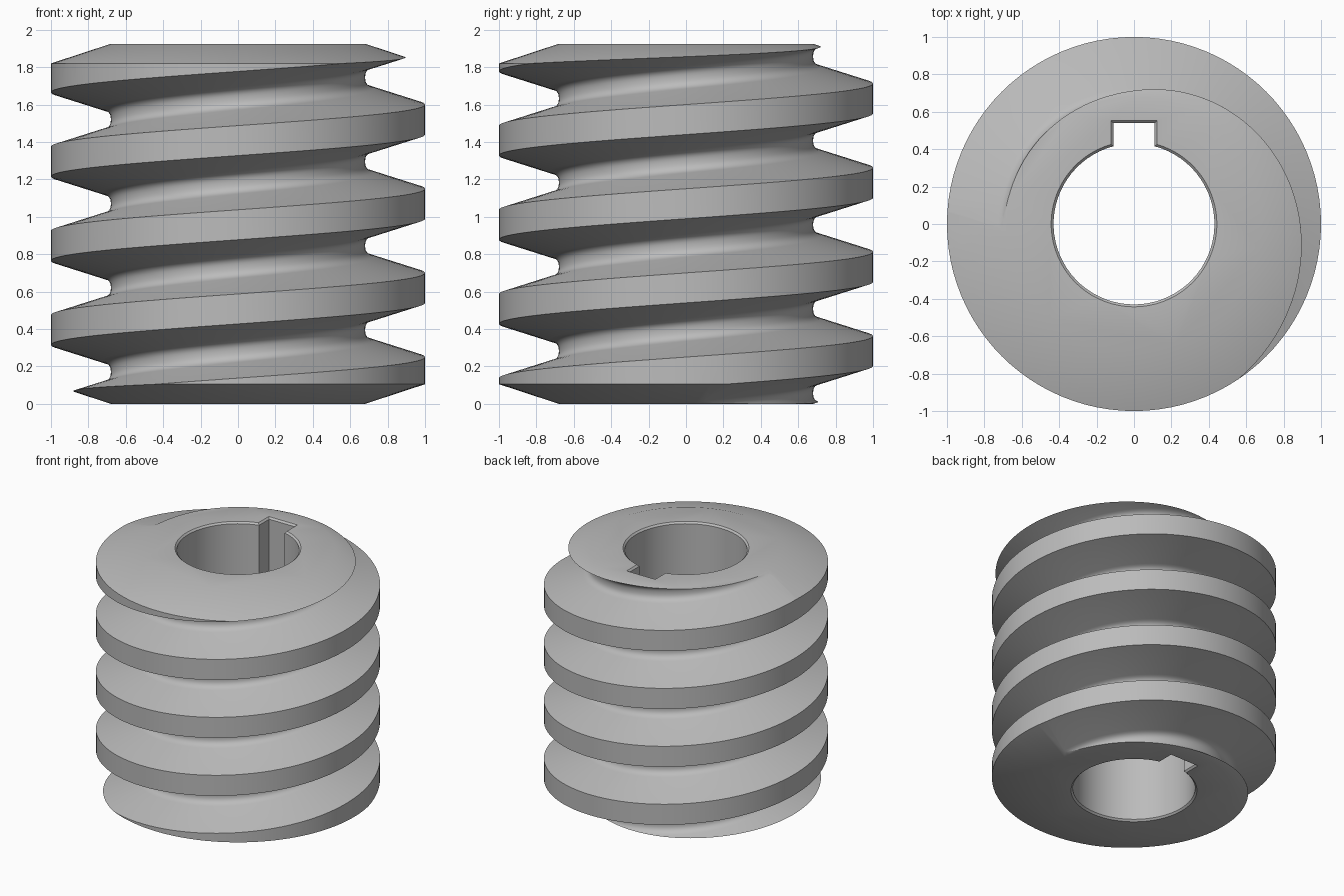
import bpy, bmesh
from math import sin, cos, pi, sqrt, asin
from mathutils import Vector

HEIGHT, PITCH, SEGS, TURNS = 1.925, 0.45, 96, 9
TIP, ROOT = 1.0, 0.68
PHASE = 0.17                      # thread centre height at +x

cube = bpy.data.objects.get("Cube")
if cube:
    bpy.data.objects.remove(cube)

steel = bpy.data.materials.new("grey steel")
steel.use_nodes = True
GREY = (0.5, 0.5, 0.5, 1)
steel.diffuse_color = GREY
steel.node_tree.nodes["Principled BSDF"].inputs["Base Color"].default_value = GREY


def make_object(name, bm):
    bmesh.ops.remove_doubles(bm, verts=bm.verts, dist=1e-5)
    bmesh.ops.recalc_face_normals(bm, faces=bm.faces)
    mesh = bpy.data.meshes.new(name)
    bm.to_mesh(mesh)
    bm.free()
    mesh.materials.append(steel)
    obj = bpy.data.objects.new(name, mesh)
    bpy.context.collection.objects.link(obj)
    return obj


def loft(bm, rings):
    """Join closed rings of points and cap both ends."""
    rows = [[bm.verts.new(p) for p in ring] for ring in rings]
    for a, b in zip(rows, rows[1:]):
        for i in range(len(a)):
            k = (i + 1) % len(a)
            bm.faces.new((a[i], a[k], b[k], b[i]))
    bm.faces.new(rows[0])
    bm.faces.new(rows[-1])


def thread_profile():
    """One pitch as (height offset, radius): root, fillet, flank, crest and back."""
    slope = 0.305
    crest = 0.08
    corner = Vector((crest + (TIP - ROOT) * slope, ROOT))
    start = Vector((corner.x - 0.045 * slope, ROOT + 0.045))
    end = Vector((corner.x + 0.042, ROOT))
    half = [(crest, TIP)]
    for i in range(7):
        t = i / 6
        p = start * (1 - t) ** 2 + corner * 2 * t * (1 - t) + end * t * t
        half.append((p.x, p.y))
    half.append((PITCH / 2, ROOT))
    return [(-z, r) for z, r in reversed(half)] + half


# Helical thread body, running past both ends
bm = bmesh.new()
profile = thread_profile()
strips = []
for i in range(SEGS * TURNS + 1):
    a = 2 * pi * i / SEGS
    zc = PHASE - 3 * PITCH + PITCH * i / SEGS
    strips.append([bm.verts.new((r * cos(a), r * sin(a), zc + z)) for z, r in profile])
for a, b in zip(strips, strips[1:]):
    for j in range(len(profile) - 1):
        bm.faces.new((a[j], b[j], b[j + 1], a[j + 1]))
bmesh.ops.remove_doubles(bm, verts=bm.verts, dist=1e-5)
rim = [e for e in bm.edges if e.is_boundary]
for low in (True, False):
    edges = [e for e in rim if (e.verts[0].co.z < HEIGHT / 2) == low]
    z = sum(e.verts[0].co.z for e in edges) / len(edges)
    apex = bm.verts.new((0, 0, z))
    for e in edges:
        bm.faces.new((e.verts[0], e.verts[1], apex))
worm = make_object("worm_thread", bm)

# Blank with chamfered ends that trims the thread
CHAMFER = 0.105
bm = bmesh.new()
loft(bm, [[(r * cos(2 * pi * i / SEGS), r * sin(2 * pi * i / SEGS), z) for i in range(SEGS)]
          for r, z in ((ROOT, 0), (TIP + 0.04, CHAMFER * 1.125),
                       (TIP + 0.04, HEIGHT - CHAMFER * 1.125), (ROOT, HEIGHT))])
blank = make_object("blank_cutter", bm)


def keyhole(grow, z):
    """Bore outline with a keyway slot on the back."""
    r, w, top = 0.43 + grow, 0.11 + grow, 0.54 + grow
    gap = asin(w / r)
    n = 64
    pts = []
    for i in range(n + 1):
        a = pi / 2 + gap + (2 * pi - 2 * gap) * i / n
        pts.append((r * cos(a), r * sin(a), z))
    return pts + [(w, top, z), (-w, top, z)]


# Bore and keyway with a small edge break at each end
BREAK = 0.013
bm = bmesh.new()
loft(bm, [keyhole(g, z) for g, z in ((BREAK, -0.1), (BREAK, 0), (0, BREAK),
                                     (0, HEIGHT - BREAK), (BREAK, HEIGHT), (BREAK, HEIGHT + 0.1))])
bore = make_object("bore_cutter", bm)

bpy.context.view_layer.objects.active = worm
worm.select_set(True)
for cutter, operation in ((blank, "INTERSECT"), (bore, "DIFFERENCE")):
    mod = worm.modifiers.new(operation.title(), "BOOLEAN")
    mod.object, mod.operation, mod.solver = cutter, operation, "EXACT"
    bpy.ops.object.modifier_apply(modifier=mod.name)
    bpy.data.objects.remove(cutter)

bpy.ops.object.shade_smooth_by_angle(angle=pi / 6)
